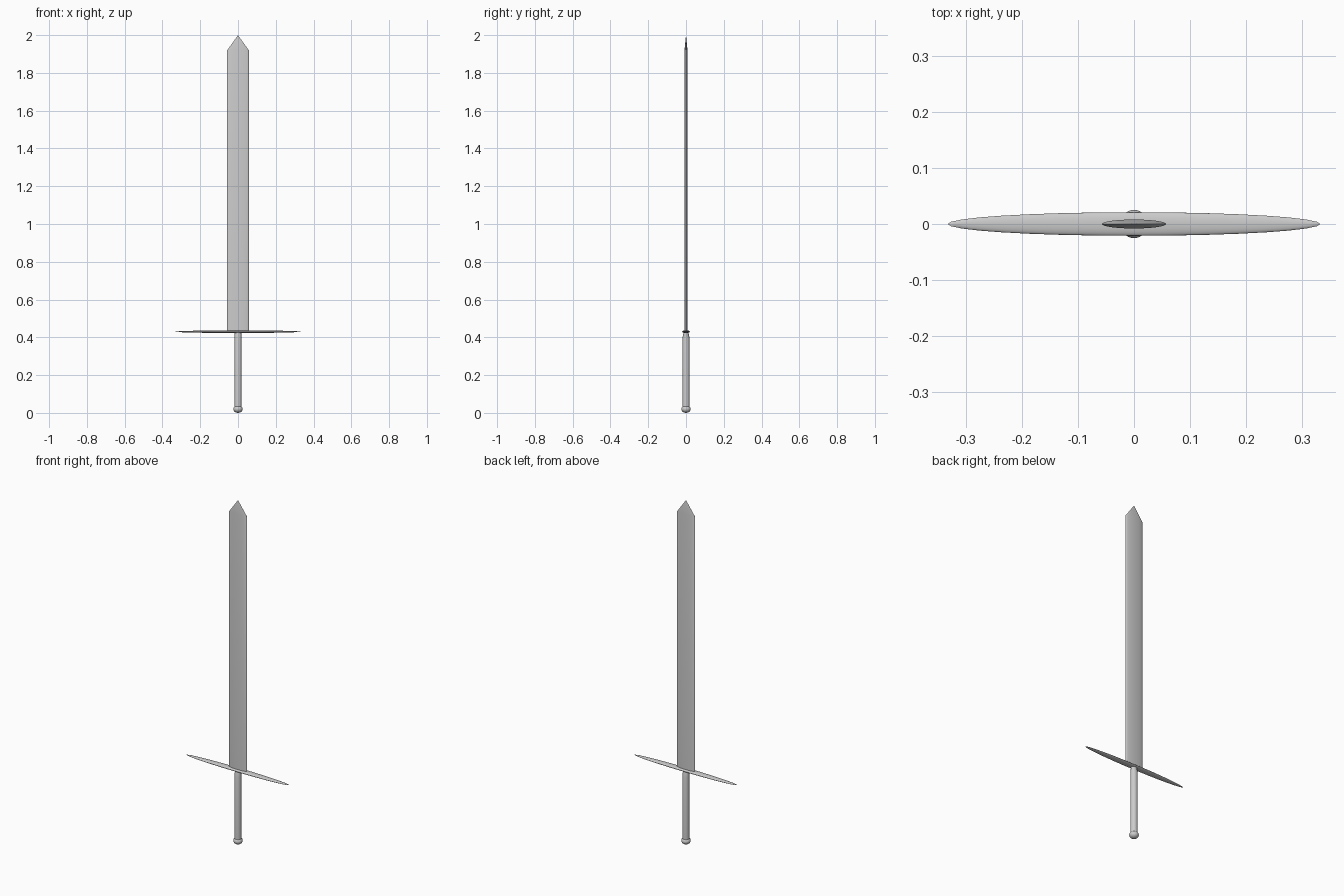
import bpy, bmesh, math

if "Cube" in bpy.data.objects:
    bpy.data.objects.remove(bpy.data.objects["Cube"])


def loft(name, rings, sides=32):
    """Skin elliptical rings (z, half width x, half depth y) into a capped solid."""
    bm = bmesh.new()
    loops = []
    for z, rx, ry in rings:
        if rx == 0:
            loops.append([bm.verts.new((0, 0, z))])
        else:
            loops.append([bm.verts.new((rx * math.cos(2 * math.pi * i / sides),
                                        ry * math.sin(2 * math.pi * i / sides), z))
                          for i in range(sides)])
    for a, b in zip(loops, loops[1:]):
        for i in range(sides):
            j = (i + 1) % sides
            if len(a) == 1:
                bm.faces.new((a[0], b[j], b[i]))
            elif len(b) == 1:
                bm.faces.new((a[i], a[j], b[0]))
            else:
                bm.faces.new((a[i], a[j], b[j], b[i]))
    for ring in (loops[0], loops[-1]):
        if len(ring) > 1:
            bm.faces.new(ring)
    bmesh.ops.recalc_face_normals(bm, faces=bm.faces)
    mesh = bpy.data.meshes.new(name)
    bm.to_mesh(mesh)
    bm.free()
    return finish(bpy.data.objects.new(name, mesh), link=True)


def finish(obj, link=False):
    if link:
        bpy.context.collection.objects.link(obj)
    bpy.ops.object.select_all(action='DESELECT')
    obj.select_set(True)
    bpy.context.view_layer.objects.active = obj
    bpy.ops.object.shade_smooth_by_angle(angle=math.radians(35))
    return obj


def ellipsoid(name, z, size):
    bpy.ops.mesh.primitive_uv_sphere_add(segments=32, ring_count=16, radius=1, location=(0, 0, z))
    obj = bpy.context.object
    obj.name = name
    obj.scale = size
    bpy.ops.object.transform_apply(location=False, rotation=False, scale=True)
    return finish(obj)


# Blade: long lens-shaped bar closing to a short point
loft("blade", [(0.43, 0.057, 0.008), (1.92, 0.057, 0.008), (2.0, 0, 0)])

# Crossguard: wide, very flat ellipsoid
ellipsoid("crossguard", 0.43, (0.332, 0.021, 0.007))

# Grip: round bar, thinned front to back just below the guard
loft("grip", [(0.025, 0.019, 0.019), (0.395, 0.019, 0.019),
              (0.415, 0.018, 0.015), (0.43, 0.018, 0.012)])

# Pommel: slightly flattened ball
ellipsoid("pommel", 0.02, (0.025, 0.025, 0.02))
